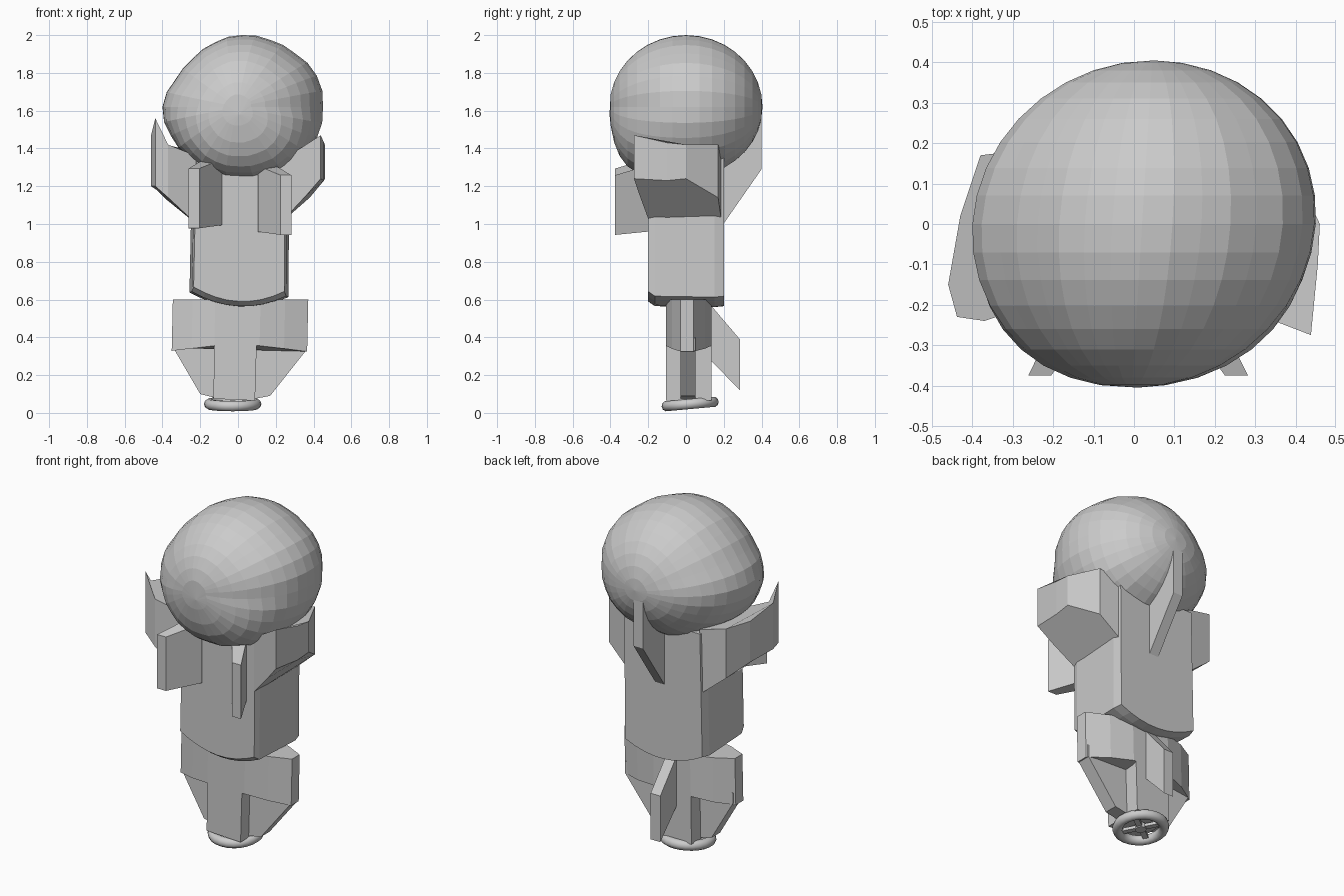
import bpy, bmesh, math
from mathutils import Vector, Matrix

cube = bpy.data.objects.get("Cube")
if cube:
    bpy.data.objects.remove(cube, do_unlink=True)

grey = bpy.data.materials.new("plain grey")
grey.use_nodes = True
grey.diffuse_color = (0.6, 0.6, 0.6, 1)
grey.node_tree.nodes["Principled BSDF"].inputs["Base Color"].default_value = (0.6, 0.6, 0.6, 1)


def finish(name, bm):
    bmesh.ops.recalc_face_normals(bm, faces=bm.faces)
    mesh = bpy.data.meshes.new(name)
    bm.to_mesh(mesh)
    bm.free()
    mesh.materials.append(grey)
    ob = bpy.data.objects.new(name, mesh)
    bpy.context.collection.objects.link(ob)
    return ob


def prism(name, lower, upper):
    """Solid between two matching loops of points."""
    bm = bmesh.new()
    a = [bm.verts.new(p) for p in lower]
    b = [bm.verts.new(p) for p in upper]
    bm.faces.new(a)
    bm.faces.new(b)
    for i in range(len(a)):
        j = (i + 1) % len(a)
        bm.faces.new((a[i], a[j], b[j], b[i]))
    return finish(name, bm)


def slab_y(name, outline, y0, y1):
    return prism(name, [(x, y0, z) for x, z in outline], [(x, y1, z) for x, z in outline])


def slab_x(name, outline, x0, x1):
    return prism(name, [(x0, y, z) for y, z in outline], [(x1, y, z) for y, z in outline])


# Head: faceted ball with its poles front and back, uneven outline, fuller chin
radii = [.43, .43, .40, .385, .38, .37, .365, .38, .42, .405, .385, .375, .37, .385, .415, .43]
SEGS, RINGS = 32, 18


def outline_radius(s):
    i, n = s // 2, len(radii)
    if s % 2 == 0:
        return radii[i]
    p, q, r, t = (radii[(i + d) % n] for d in (-1, 0, 1, 2))
    return (9 * (q + r) - p - t) / 16 + 0.003


bm = bmesh.new()
front = bm.verts.new((0.01, -0.405, 1.58))
back = bm.verts.new((0.05, 0.405, 1.62))
rings = []
for k in range(1, RINGS):
    t = math.pi * k / RINGS
    fwd = max(0, math.cos(t))
    ring = []
    for s in range(SEGS):
        ang = 2 * math.pi * s / SEGS
        down = max(0, -math.sin(ang))
        r = outline_radius(s) * math.sin(t) * (1 + 0.55 * down * fwd ** 2)
        ring.append(bm.verts.new((0.02 - 0.025 * math.cos(t) + r * math.cos(ang),
                                  -0.405 * math.cos(t), 1.62 + r * math.sin(ang))))
    rings.append(ring)
for s in range(SEGS):
    n = (s + 1) % SEGS
    bm.faces.new((front, rings[0][s], rings[0][n]))
    bm.faces.new((back, rings[-1][n], rings[-1][s]))
    for a, b in zip(rings, rings[1:]):
        bm.faces.new((a[s], b[s], b[n], a[n]))
finish("head", bm)


# Torso: upright block with a rounded, bevelled underside
def torso_loop(half, y, lift):
    pts = [(0.02 - half, y, 1.36), (0.01 + half, y, 1.36)]
    for i in range(9):
        u = 1 - i / 4
        pts.append((0.005 + half * u, y, 0.56 + lift + 0.065 * u * u - 0.012 * u))
    return pts


sections = [torso_loop(0.24, -0.2, 0.03), torso_loop(0.25, -0.165, 0.005),
            torso_loop(0.262, 0.15, 0), torso_loop(0.25, 0.2, 0.005)]
for part, lo, hi in zip(("front", "middle", "back"), sections, sections[1:]):
    prism("torso_" + part, lo, hi)

# Arms: stubby blocks sweeping out and up, the right one with a raised forward corner
left_plan = [(0.22, 0.19, 1.0, 1.38), (0.38, 0.17, 1.14, 1.42), (0.46, 0.0, 1.24, 1.42),
             (0.455, -0.1, 1.23, 1.43), (0.438, -0.275, 1.24, 1.47),
             (0.36, -0.245, 1.15, 1.42), (0.22, -0.19, 1.0, 1.33)]
right_plan = [(0.22, 0.19, 1.0, 1.38), (0.38, 0.17, 1.13, 1.42), (0.43, 0.02, 1.18, 1.42),
              (0.46, -0.15, 1.2, 1.47), (0.438, -0.23, 1.2, 1.56),
              (0.37, -0.24, 1.14, 1.42), (0.22, -0.19, 1.0, 1.36)]
for side, sx, plan in (("left", 1, left_plan), ("right", -1, right_plan)):
    prism(side + "_arm", [(sx * x, y, z) for x, y, z, _ in plan],
          [(sx * x, y, h) for x, y, _, h in plan])

# Chest plates splayed diagonally forward
for side, sx, dz in (("left", 1, -0.02), ("right", -1, 0.015)):
    plan = [(0.095, -0.21), (0.215, -0.375), (0.272, -0.375), (0.17, -0.17)]
    prism(side + "_chest_plate",
          [(sx * x + 0.01, y, 0.97 + dz + 0.1 * (y + 0.3)) for x, y in plan],
          [(sx * x + 0.01, y, 1.28 + dz + 0.3 * (y + 0.37)) for x, y in plan])

# Back fins
slab_x("upper_back_fin", [(0.17, 0.96), (0.4, 1.29), (0.4, 1.56), (0.17, 1.4)], 0.0, 0.06)
slab_x("lower_back_fin", [(0.1, 0.59), (0.14, 0.56), (0.285, 0.39), (0.285, 0.12), (0.1, 0.31)],
       -0.033, 0.03)

# Hips: wide block whose front and back bow outward from narrow ends
hip_plan = [(-0.345, -0.03), (-0.24, -0.075), (-0.12, -0.105), (0.12, -0.105), (0.25, -0.075),
            (0.372, -0.03), (0.372, 0.04), (0.25, 0.1), (0.12, 0.135), (-0.12, 0.135),
            (-0.24, 0.1), (-0.345, 0.04)]
prism("hips", [(x - 0.006, y, 0.37 - 0.12 * abs(x)) for x, y in hip_plan],
      [(x, y, 0.6) for x, y in hip_plan])

# Lower leg: central stem and recessed tapering wings
slab_y("leg_stem", [(-0.13, 0.075), (0.09, 0.065), (0.1, 0.4), (-0.125, 0.4)], -0.105, 0.135)
slab_y("leg_wings", [(-0.34, 0.34), (-0.2, 0.1), (-0.12, 0.08), (0.09, 0.075), (0.17, 0.09),
                     (0.36, 0.33), (0.36, 0.4), (-0.34, 0.4)], -0.03, 0.05)

# Foot wheel: tilted ring with hub and spokes
tilt = Matrix.Translation((-0.028, 0.022, 0.047)) @ Matrix.Rotation(0.09, 4, "X")
bm = bmesh.new()
loops = []
for s in range(24):
    a = 2 * math.pi * s / 24
    loops.append([bm.verts.new(tilt @ Vector((
        (0.124 + 0.028 * math.cos(b)) * math.cos(a),
        (0.124 + 0.028 * math.cos(b)) * math.sin(a), 0.028 * math.sin(b))))
        for b in [2 * math.pi * q / 10 for q in range(10)]])
for s in range(24):
    a, b = loops[s], loops[(s + 1) % 24]
    for q in range(10):
        n = (q + 1) % 10
        bm.faces.new((a[q], b[q], b[n], a[n]))
wheel = finish("wheel_ring", bm)
wheel.data.shade_smooth()

bm = bmesh.new()
bmesh.ops.create_cone(bm, cap_ends=True, segments=12, radius1=0.03, radius2=0.03, depth=0.03,
                      matrix=tilt)
for k in range(2):
    bmesh.ops.create_cube(bm, size=1, matrix=tilt @ Matrix.Rotation(0.6 + k * math.pi / 2, 4, "Z")
                          @ Matrix.Diagonal((0.24, 0.03, 0.018, 1)))
finish("wheel_hub", bm)
